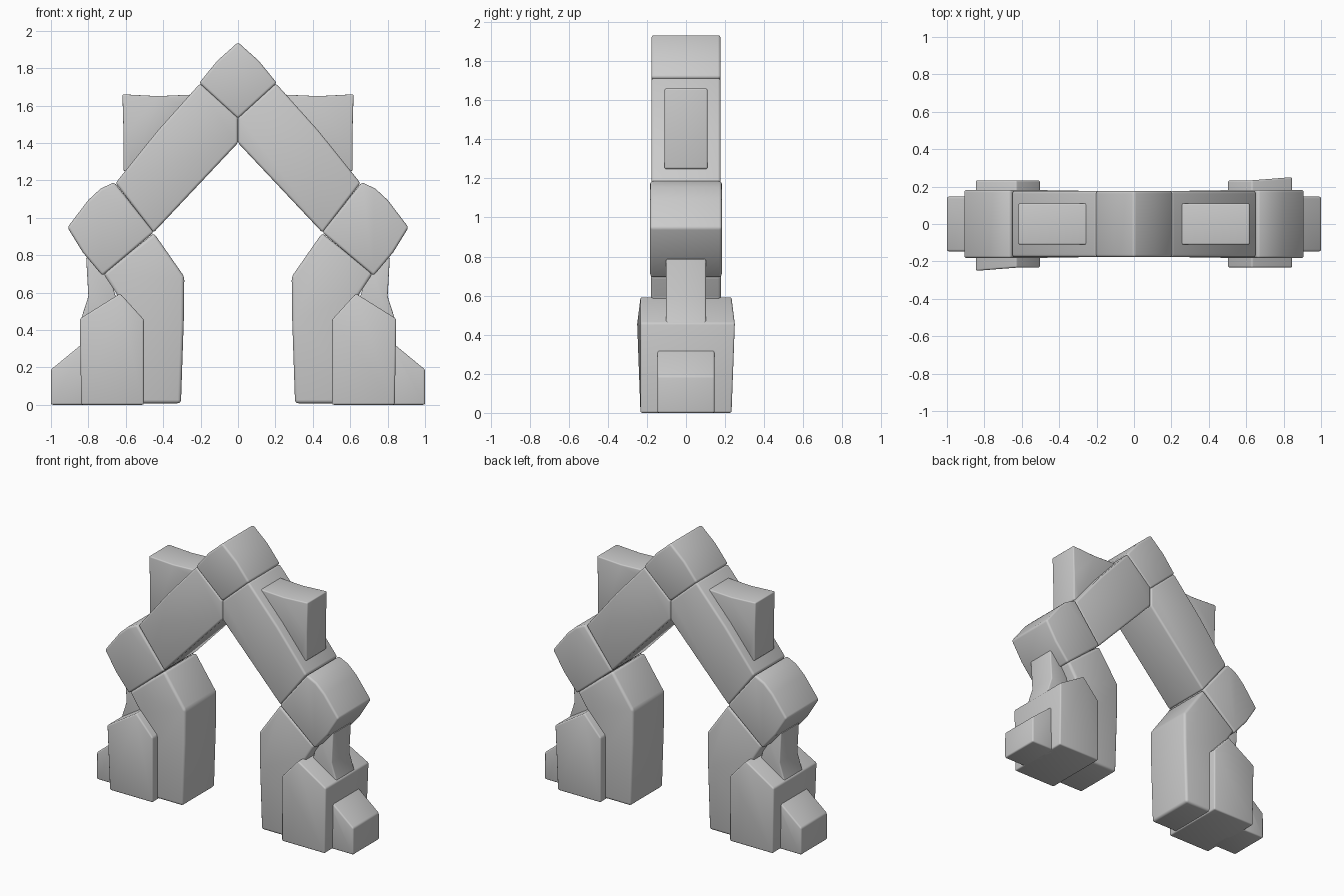
import bpy, bmesh, math
from mathutils import Matrix

if "Cube" in bpy.data.objects:
    bpy.data.objects.remove(bpy.data.objects["Cube"])


def block(name, profile, half, bevel=0.014, bulge=None, turn=False):
    """Extrude an x-z profile to y = +-half with soft edges.
    bulge maps a profile index to extra depth on the back side."""
    bulge = bulge or {}
    bm = bmesh.new()
    front = [bm.verts.new((x, -half, z)) for x, z in profile]
    back = [bm.verts.new((x, half + bulge.get(i, 0), z)) for i, (x, z) in enumerate(profile)]
    bm.faces.new(front)
    bm.faces.new(back[::-1])
    n = len(profile)
    for i in range(n):
        j = (i + 1) % n
        bm.faces.new((front[i], back[i], back[j], front[j]))
    if turn:
        bmesh.ops.rotate(bm, verts=bm.verts, matrix=Matrix.Rotation(math.pi, 3, 'Z'))
    bmesh.ops.recalc_face_normals(bm, faces=bm.faces)
    edges = [e for e in bm.edges if e.calc_face_angle(0) > math.radians(22)]
    bmesh.ops.bevel(bm, geom=edges, offset=bevel, segments=3, profile=0.5,
                    affect='EDGES', clamp_overlap=True)
    mesh = bpy.data.meshes.new(name)
    bm.to_mesh(mesh)
    bm.free()
    obj = bpy.data.objects.new(name, mesh)
    bpy.context.collection.objects.link(obj)
    bpy.ops.object.select_all(action='DESELECT')
    obj.select_set(True)
    bpy.context.view_layer.objects.active = obj
    bpy.ops.object.shade_smooth_by_angle(angle=math.radians(35))
    return obj


# Top stone of the arch, with gently curved upper sides
block("keystone", [(0, 1.53), (0.208, 1.72), (0.11, 1.84), (0, 1.938),
                   (-0.11, 1.84), (-0.208, 1.72)], 0.177)

# Each half of the arch; the left one is the right one turned half around
for side, turn in (("right", False), ("left", True)):
    # Long sloping stone
    block(side + "_rafter_stone", [(0, 1.40), (0.452, 0.92), (0.655, 1.185),
                                   (0.43, 1.465), (0.203, 1.718), (0, 1.535)], 0.177, turn=turn)
    # Squared stone at the shoulder, with a rounded outer side
    block(side + "_shoulder_stone", [(0.45, 0.922), (0.725, 0.69), (0.83, 0.815),
                                     (0.912, 0.948), (0.80, 1.095), (0.735, 1.155),
                                     (0.662, 1.19)], 0.183, turn=turn)
    # Inner pillar
    block(side + "_pillar", [(0.305, 0.008), (0.72, 0.008), (0.70, 0.45), (0.64, 0.58),
                             (0.72, 0.70), (0.45, 0.918), (0.287, 0.685),
                             (0.29, 0.45)], 0.18, 0.018, turn=turn)
    # Wide outer footing
    block(side + "_footing", [(0.503, 0), (0.838, 0), (0.846, 0.46), (0.63, 0.595),
                              (0.503, 0.455)], 0.233, 0.010, bulge={2: 0.018}, turn=turn)
    # Small strut between footing and shoulder
    block(side + "_strut", [(0.62, 0.45), (0.835, 0.36), (0.845, 0.44), (0.80, 0.58),
                            (0.812, 0.79), (0.70, 0.75)], 0.102, 0.008, turn=turn)
    # Sloped toe stone
    block(side + "_toe", [(0.80, 0), (1.0, 0), (1.0, 0.188), (0.83, 0.328),
                          (0.80, 0.328)], 0.146, 0.010, turn=turn)
    # Wedge block on the roof slope
    block(side + "_roof_block", [(0.25, 1.60), (0.56, 1.24), (0.612, 1.25), (0.612, 1.45),
                                 (0.618, 1.66), (0.43, 1.65), (0.25, 1.658)], 0.11, 0.008, turn=turn)
